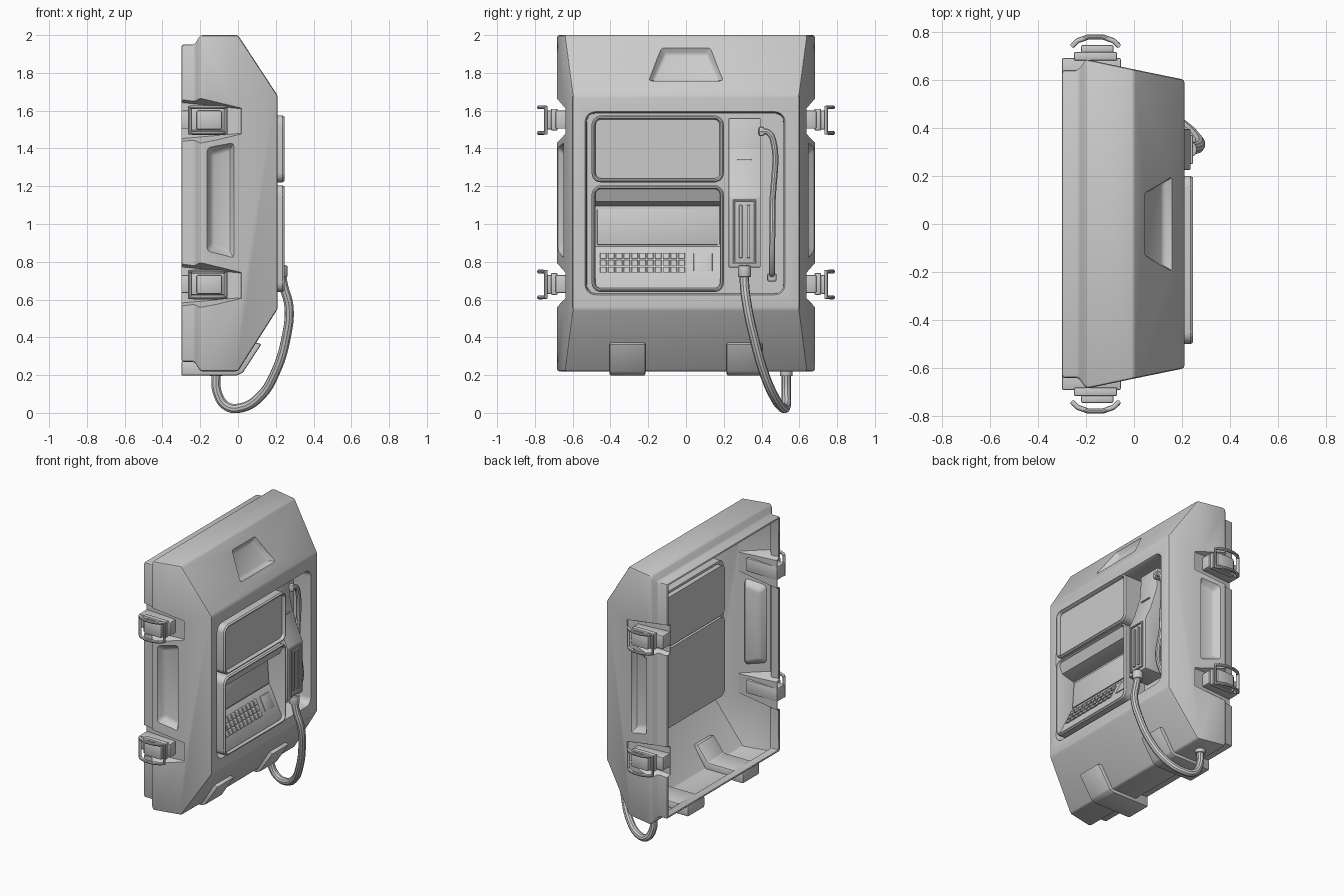
import bpy, bmesh, math
from mathutils import Vector

if "Cube" in bpy.data.objects:
    bpy.data.objects.remove(bpy.data.objects["Cube"], do_unlink=True)

grey = bpy.data.materials.new("plain_grey")
grey.use_nodes = True
grey.diffuse_color = (0.6, 0.6, 0.6, 1)
grey.node_tree.nodes["Principled BSDF"].inputs["Base Color"].default_value = (0.6, 0.6, 0.6, 1)
built = []


def add(name, mesh, keep=True):
    ob = bpy.data.objects.new(name, mesh)
    bpy.context.scene.collection.objects.link(ob)
    if keep:
        mesh.materials.clear()
        mesh.materials.append(grey)
        built.append(ob)
    return ob


def solid(name, *parts, bevel=0, segs=2, keep=True):
    """Each part is a list of rings, skinned together and capped."""
    bm = bmesh.new()
    for rings in parts:
        vs = [[bm.verts.new(p) for p in ring] for ring in rings]
        bm.faces.new(vs[0])
        bm.faces.new(vs[-1])
        for a, b in zip(vs, vs[1:]):
            for i in range(len(a)):
                j = (i + 1) % len(a)
                bm.faces.new((a[i], a[j], b[j], b[i]))
    bmesh.ops.recalc_face_normals(bm, faces=bm.faces)
    if bevel:
        edges = [e for e in bm.edges if e.calc_face_angle(0) > 0.2]
        bmesh.ops.bevel(bm, geom=edges, offset=bevel, segments=segs, profile=0.5,
                        affect='EDGES', clamp_overlap=True)
    mesh = bpy.data.meshes.new(name)
    bm.to_mesh(mesh)
    bm.free()
    return add(name, mesh, keep)


def rect(x, y0, y1, z0, z1):
    return [(x, y0, z0), (x, y1, z0), (x, y1, z1), (x, y0, z1)]


def block(x0, x1, y0, y1, z0, z1):
    return [rect(x0, y0, y1, z0, z1), rect(x1, y0, y1, z0, z1)]


def round_rect(x, y0, y1, z0, z1, r, inset=0):
    y0, y1, z0, z1, r = y0 + inset, y1 - inset, z0 + inset, z1 - inset, max(r - inset, 0.008)
    ring = []
    for k, (cy, cz) in enumerate([(y1 - r, z1 - r), (y0 + r, z1 - r), (y0 + r, z0 + r), (y1 - r, z0 + r)]):
        for i in range(6):
            a = math.pi / 2 * (k + i / 5)
            ring.append((x, cy + r * math.cos(a), cz + r * math.sin(a)))
    return ring


def prism(profile, y0, y1):
    return [[(x, y, z) for x, z in profile] for y in (y0, y1)]


def cylinder(x, y, r, z0, z1, n=20):
    return [[(x + r * math.cos(i * math.tau / n), y + r * math.sin(i * math.tau / n), z)
             for i in range(n)] for z in (z0, z1)]


def baked(ob):
    dg = bpy.context.evaluated_depsgraph_get()
    return bpy.data.meshes.new_from_object(ob.evaluated_get(dg))


def tube(name, pts, r, cyclic=False, smooth=True):
    cu = bpy.data.curves.new(name + "_path", 'CURVE')
    cu.dimensions = '3D'
    cu.bevel_depth, cu.bevel_resolution, cu.resolution_u = r, 3, 8
    cu.use_fill_caps = True
    sp = cu.splines.new('BEZIER')
    sp.bezier_points.add(len(pts) - 1)
    for bp, p in zip(sp.bezier_points, pts):
        bp.co = p
        bp.handle_left_type = bp.handle_right_type = 'AUTO' if smooth else 'VECTOR'
    sp.use_cyclic_u = cyclic
    path = bpy.data.objects.new(name + "_path", cu)
    bpy.context.scene.collection.objects.link(path)
    mesh = baked(path)
    bpy.data.objects.remove(path, do_unlink=True)
    return add(name, mesh)


# Case shell: a faceted lid with a stepped back lip
shell = solid("case_shell", [
    rect(-0.30, -0.64, 0.64, 0.27, 1.95),
    rect(-0.23, -0.64, 0.64, 0.27, 1.95),
    rect(-0.20, -0.685, 0.685, 0.22, 2.0),
    rect(0.0, -0.643, 0.643, 0.22, 2.0),
    rect(0.21, -0.60, 0.60, 0.55, 1.68)], bevel=0.012)

# Cutters: console tray, top grip, side grips and latch pockets
cutters = [solid("tray_cutter", [
    round_rect(x, -0.54, 0.53, 0.62, 1.60, 0.06, i)
    for x, i in ((0.08, 0.015), (0.195, 0.013), (0.23, -0.005))], keep=False)]

down = Vector((0.21, 0, -0.32)).normalized()
out = Vector((0.32, 0, 0.21)).normalized()


def slope_ring(t0, t1, w0, w1, h):
    return [Vector((0, y, 2)) + down * t + out * h
            for t, y in ((t0, -w0), (t0, w0), (t1, w1), (t1, -w1))]


cutters.append(solid("top_grip_cutter", [slope_ring(0.10, 0.27, 0.11, 0.175, -0.035),
                                         slope_ring(0.07, 0.30, 0.14, 0.21, 0.02)],
                     bevel=0.012, keep=False))
LATCHES = [(s, z) for s in (-1, 1) for z in (0.68, 1.55)]
for s in (-1, 1):
    floor = [(-0.14, s * 0.632, 0.89), (-0.04, s * 0.612, 0.85),
             (-0.04, s * 0.612, 1.40), (-0.14, s * 0.632, 1.37)]
    mouth = [(-0.175, s * 0.70, 0.84), (-0.01, s * 0.67, 0.80),
             (-0.01, s * 0.67, 1.45), (-0.175, s * 0.70, 1.42)]
    cutters.append(solid("side_grip_cutter", [floor, mouth], bevel=0.015, keep=False))
for s, z in LATCHES:
    floor = [(-0.32, s * 0.605, z - 0.10), (0.015, s * 0.632, z - 0.07),
             (0.015, s * 0.632, z + 0.06), (-0.32, s * 0.605, z + 0.095)]
    mouth = [(-0.32, s * 0.72, z - 0.15), (0.06, s * 0.72, z - 0.11),
             (0.06, s * 0.72, z + 0.10), (-0.32, s * 0.72, z + 0.15)]
    cutters.append(solid("latch_pocket_cutter", [floor, mouth], keep=False))
for c in cutters:
    c.hide_render = True
    m = shell.modifiers.new("cut", 'BOOLEAN')
    m.operation, m.solver, m.object = 'DIFFERENCE', 'EXACT', c
mesh = baked(shell)
shell.modifiers.clear()
for c in cutters:
    bpy.data.objects.remove(c, do_unlink=True)

# Open the back and give the shell a wall
bm = bmesh.new()
bm.from_mesh(mesh)
back = [f for f in bm.faces if f.normal.x < -0.95 and f.calc_center_median().x < -0.295]
bmesh.ops.delete(bm, geom=back, context='FACES')
bm.to_mesh(mesh)
bm.free()
shell.data = mesh
wall = shell.modifiers.new("wall", 'SOLIDIFY')
wall.thickness, wall.offset = 0.008, -1
shell.data = baked(shell)
shell.modifiers.clear()
shell.data.materials.clear()
shell.data.materials.append(grey)

# Latches: body, lever plate and wire bail
for s, z in LATCHES:
    name = ("back" if s > 0 else "front") + ("_upper" if z > 1 else "_lower")
    y = sorted
    solid(name + "_latch_body",
          block(-0.30, -0.055, *sorted((s * 0.60, s * 0.69)), z - 0.045, z + 0.05),
          block(-0.25, -0.07, *sorted((s * 0.68, s * 0.715)), z - 0.055, z + 0.06), bevel=0.006)
    solid(name + "_latch_lever",
          block(-0.22, -0.085, *sorted((s * 0.71, s * 0.745)), z - 0.05, z + 0.05), bevel=0.008)
    arch = [(-0.255, 0.742), (-0.235, 0.762), (-0.19, 0.778), (-0.13, 0.778), (-0.085, 0.762), (-0.065, 0.742)]
    bail = [(px, s * py, z + 0.068) for px, py in arch]
    bail += [(px, s * py, z - 0.068) for px, py in reversed(arch)]
    tube(name + "_latch_bail", bail, 0.011, cyclic=True, smooth=False)

# Feet wrapping the lower front corner
foot = [(-0.30, 0.197), (-0.01, 0.197), (0.025, 0.212), (0.125, 0.365),
        (0.06, 0.38), (-0.02, 0.275), (-0.30, 0.275)]
for name, yc in (("front_foot", -0.31), ("back_foot", 0.31)):
    solid(name, prism(foot, yc - 0.095, yc + 0.095), bevel=0.01)


# Display units: rounded boxes with a raised rim
def display(name, z0, z1, depth):
    steps = ((0.04, 0), (0.235, 0), (0.245, 0.007), (0.245, 0.014), (0.235, 0.02), (depth, 0.022))
    solid(name, [round_rect(x, -0.5, 0.2, z0, z1, 0.05, i) for x, i in steps])


display("upper_display", 1.22, 1.575, 0.222)
display("lower_display_frame", 0.64, 1.205, 0.06)
solid("lower_display_hood", prism([(0.05, 1.19), (0.235, 1.19), (0.205, 1.12),
                                   (0.11, 1.095), (0.05, 1.095)], -0.479, 0.179))
solid("lower_console", prism([(0.05, 1.095), (0.105, 1.095), (0.12, 0.88), (0.13, 0.87),
                              (0.225, 0.67), (0.225, 0.655), (0.05, 0.655)], -0.479, 0.179))
solid("lower_screen", [rect(0.10, -0.47, 0.17, 0.89, 1.08),
                       [(0.128, -0.47, 0.89), (0.128, 0.17, 0.89), (0.114, 0.17, 1.08), (0.114, -0.47, 1.08)]],
      bevel=0.003)


# Keyboard and touch pad on the sloping console
def pad(y0, y1, z0, z1, h):
    def on_slope(z, d):
        return 0.13 + (0.87 - z) * 0.475 + d
    return [[(on_slope(z, d), y, z) for y, z in ((y0, z0), (y1, z0), (y1, z1), (y0, z1))] for d in (-0.01, h)]


cols, rows, pitch, rise = 11, 3, 0.0415, 0.037
solid("keyboard", *[pad(-0.455 + c * pitch, -0.462 + (c + 1) * pitch,
                        0.742 + r * rise, 0.736 + (r + 1) * rise, 0.01)
                    for c in range(cols) for r in range(rows)], bevel=0.002, segs=1)
solid("touch_pad", pad(0.04, 0.14, 0.75, 0.845, 0.007), bevel=0.004)

# Handset with grille and card slot
solid("handset", prism([(0.07, 1.56), (0.13, 1.56), (0.14, 1.40), (0.19, 1.24), (0.235, 1.14),
                        (0.235, 0.77), (0.07, 0.77)], 0.225, 0.395), bevel=0.005)
solid("handset_grille",
      *[block(0.23, 0.245, a, b, c, d) for a, b, c, d in (
          (0.25, 0.26, 0.79, 1.13), (0.36, 0.37, 0.79, 1.13),
          (0.25, 0.37, 0.79, 0.80), (0.25, 0.37, 1.12, 1.13),
          (0.28, 0.298, 0.82, 1.10), (0.322, 0.34, 0.82, 1.10))], bevel=0.002, segs=1)
solid("card_slot", block(0.15, 0.168, 0.27, 0.35, 1.336, 1.344))

# Side rod in the tray
tube("tray_rod", [(0.15, 0.39, 1.49), (0.15, 0.435, 1.485), (0.15, 0.462, 1.44),
                  (0.15, 0.458, 1.1), (0.15, 0.455, 0.75), (0.08, 0.455, 0.715)], 0.017)
solid("rod_mount", block(0.07, 0.14, 0.43, 0.48, 0.695, 0.74),
      block(0.07, 0.165, 0.385, 0.415, 1.465, 1.515), bevel=0.01)

# Cable with its two collars
tube("cable", [(0.225, 0.31, 0.78), (0.24, 0.31, 0.68), (0.27, 0.325, 0.56), (0.255, 0.36, 0.40),
               (0.20, 0.41, 0.22), (0.12, 0.465, 0.09), (0.02, 0.51, 0.028), (-0.06, 0.53, 0.035),
               (-0.11, 0.53, 0.11), (-0.115, 0.53, 0.23)], 0.025)
solid("cable_collars", cylinder(0.228, 0.31, 0.034, 0.72, 0.78),
      cylinder(-0.115, 0.53, 0.034, 0.195, 0.24), bevel=0.004)

# Smooth shading with crisp corners
bpy.ops.object.select_all(action='DESELECT')
for ob in built:
    ob.select_set(True)
bpy.context.view_layer.objects.active = shell
bpy.ops.object.shade_smooth_by_angle(angle=math.radians(32))
